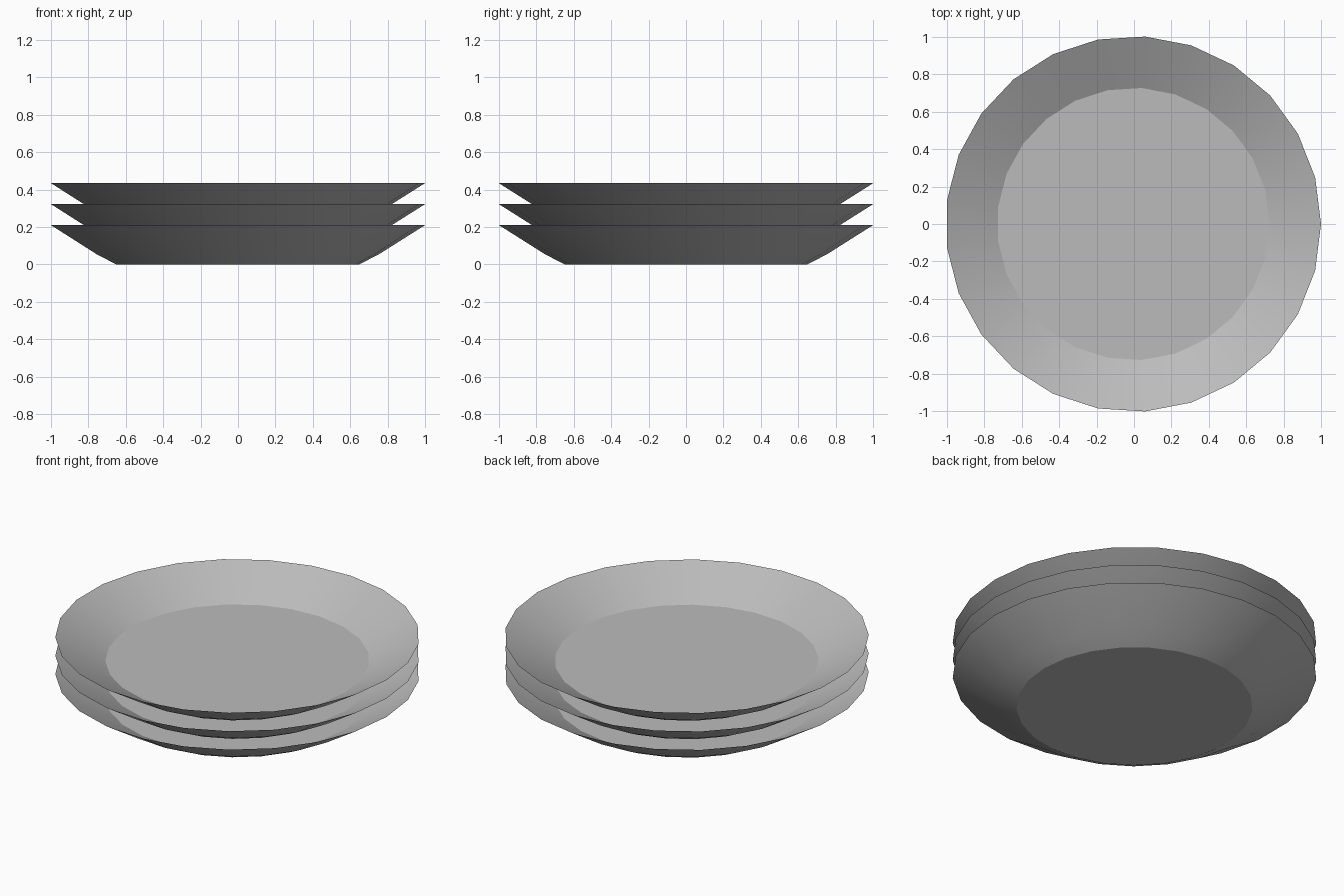
import bpy
import bmesh
import math

SIDES = 25
SPACING = 0.112

cube = bpy.data.objects.get("Cube")
if cube:
    bpy.data.objects.remove(cube, do_unlink=True)

# Single grey glaze
grey = bpy.data.materials.new("grey_ceramic")
grey.use_nodes = True
colour = (0.5, 0.5, 0.5, 1)
grey.diffuse_color = colour
grey.node_tree.nodes["Principled BSDF"].inputs["Base Color"].default_value = colour

# Plate cross-section (radius, height): foot, knee, rim, inner floor
PROFILE = [(0.65, 0), (0.755, 0.054), (1.002, 0.21), (0.727, 0.063)]


def make_plate(name, z):
    bm = bmesh.new()
    rings = []
    for radius, height in PROFILE:
        ring = []
        for i in range(SIDES):
            a = math.tau * i / SIDES
            ring.append(bm.verts.new((radius * math.cos(a), radius * math.sin(a), height)))
        rings.append(ring)
    # Walls between neighbouring rings
    for low, high in zip(rings, rings[1:]):
        for i in range(SIDES):
            j = (i + 1) % SIDES
            bm.faces.new((low[i], low[j], high[j], high[i]))
    # Underside and eating surface
    bm.faces.new(list(reversed(rings[0])))
    bm.faces.new(rings[-1])
    bmesh.ops.recalc_face_normals(bm, faces=bm.faces)
    mesh = bpy.data.meshes.new(name)
    bm.to_mesh(mesh)
    bm.free()
    mesh.materials.append(grey)
    plate = bpy.data.objects.new(name, mesh)
    plate.location = (-0.004, 0, z)
    bpy.context.collection.objects.link(plate)
    return plate


# Stack of three plates
bpy.ops.object.select_all(action="DESELECT")
for k, name in enumerate(["bottom_plate", "middle_plate", "top_plate"]):
    plate = make_plate(name, k * SPACING)
    plate.select_set(True)
    bpy.context.view_layer.objects.active = plate
bpy.ops.object.shade_smooth_by_angle(angle=math.radians(20))
